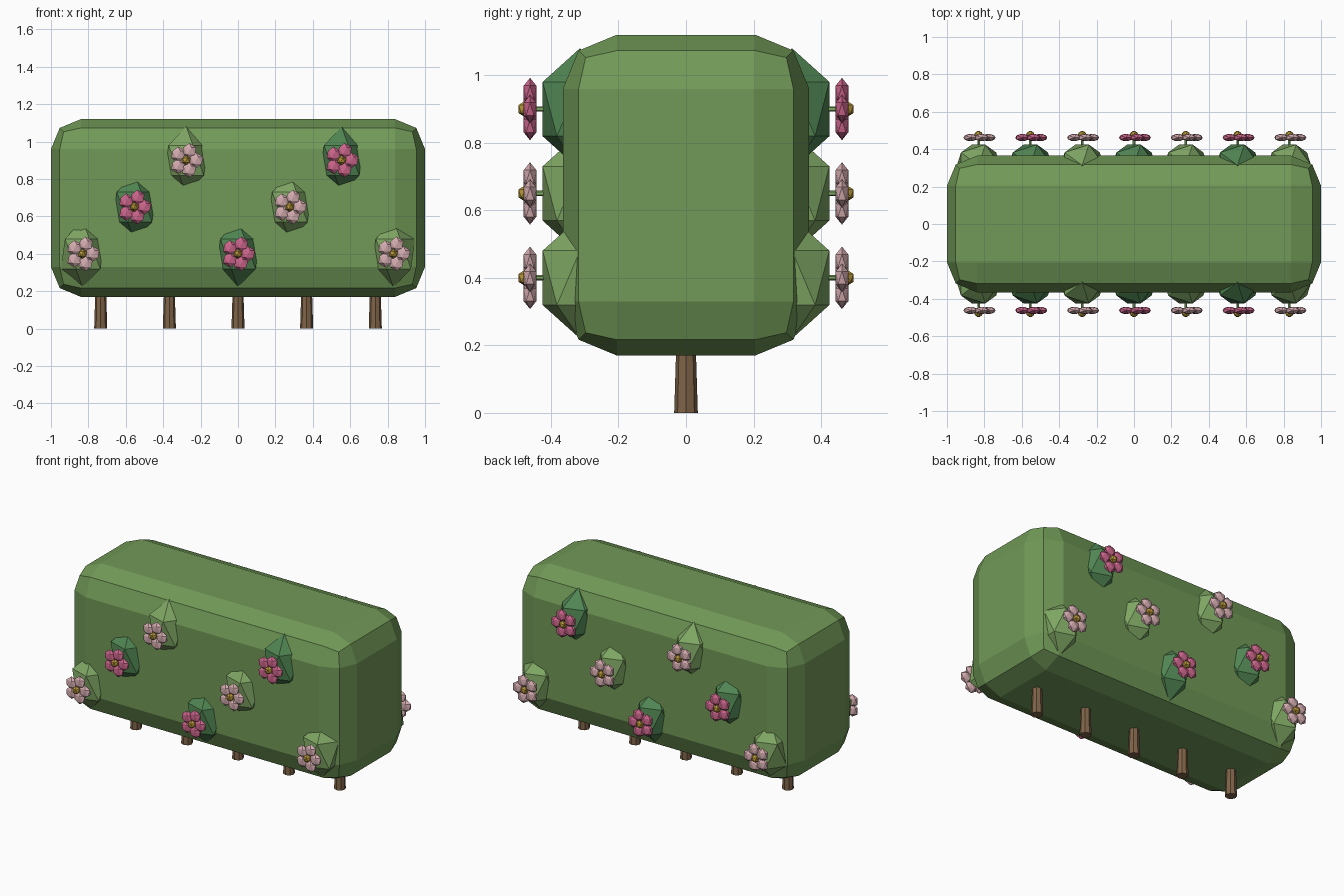
import bpy
import math
from mathutils import Matrix

if "Cube" in bpy.data.objects:
    bpy.data.objects.remove(bpy.data.objects["Cube"])


def material(name, colour):
    mat = bpy.data.materials.new(name)
    mat.use_nodes = True
    mat.diffuse_color = (*colour, 1)
    mat.node_tree.nodes["Principled BSDF"].inputs["Base Color"].default_value = (*colour, 1)
    return mat


hedge_green = material("hedge green", (0.165, 0.32, 0.095))
light_green = material("light leaf green", (0.21, 0.38, 0.125))
dark_green = material("dark leaf green", (0.08, 0.235, 0.085))
bark = material("bark brown", (0.21, 0.125, 0.065))
hot_pink = material("deep pink", (0.60, 0.13, 0.26))
pale_pink = material("pale pink", (0.66, 0.41, 0.43))
gold = material("flower gold", (0.48, 0.31, 0.04))


def finish(name, mat):
    obj = bpy.context.object
    obj.name = name
    obj.data.materials.append(mat)
    return obj


def blob(name, centre, radii, mat):
    """Faceted ball with its poles up and down."""
    bpy.ops.mesh.primitive_ico_sphere_add(subdivisions=1, radius=1, location=centre)
    bpy.context.object.data.transform(Matrix.Diagonal((*radii, 1)))
    return finish(name, mat)


# Clipped hedge block with chamfered edges
bpy.ops.mesh.primitive_cube_add(size=1, location=(0, 0, 0.645))
hedge = finish("hedge_body", hedge_green)
hedge.data.transform(Matrix.Diagonal((2, 0.73, 0.95, 1)))
bevel = hedge.modifiers.new("rounded edges", "BEVEL")
bevel.width = 0.16
bevel.segments = 2

# Row of tapered trunks
for i in range(5):
    bpy.ops.mesh.primitive_cone_add(vertices=8, radius1=0.035, radius2=0.027, depth=0.26,
                                    location=((i - 2) * 0.367, 0, 0.13))
    finish(f"trunk_{i + 1}", bark)

# Leaf clumps, each with a flower, on both long sides
for side, face in ((-1, "front"), (1, "back")):
    for i in range(7):
        x = (i - 3) * 0.277
        z = 0.4 + 0.25 * (i % 3)
        odd = i % 2 == 1
        label = f"{face}_{i + 1}"
        blob(f"leaf_clump_{label}", (x, side * 0.314, z), (0.13, 0.13, 0.18),
             dark_green if odd else light_green)

        # Stem
        bpy.ops.mesh.primitive_cylinder_add(vertices=6, radius=0.008, depth=0.09,
                                            location=(x, side * 0.415, z),
                                            rotation=(math.pi / 2, 0, 0))
        finish(f"flower_stem_{label}", light_green)

        # Petals around the golden centre
        for p in range(5):
            angle = math.tau * p / 5
            spot = (x + 0.053 * math.cos(angle), side * 0.462, z + 0.053 * math.sin(angle))
            blob(f"petal_{label}_{p + 1}", spot, (0.042, 0.022, 0.042),
                 hot_pink if odd else pale_pink)
        blob(f"flower_centre_{label}", (x, side * 0.474, z), (0.026, 0.026, 0.026), gold)
